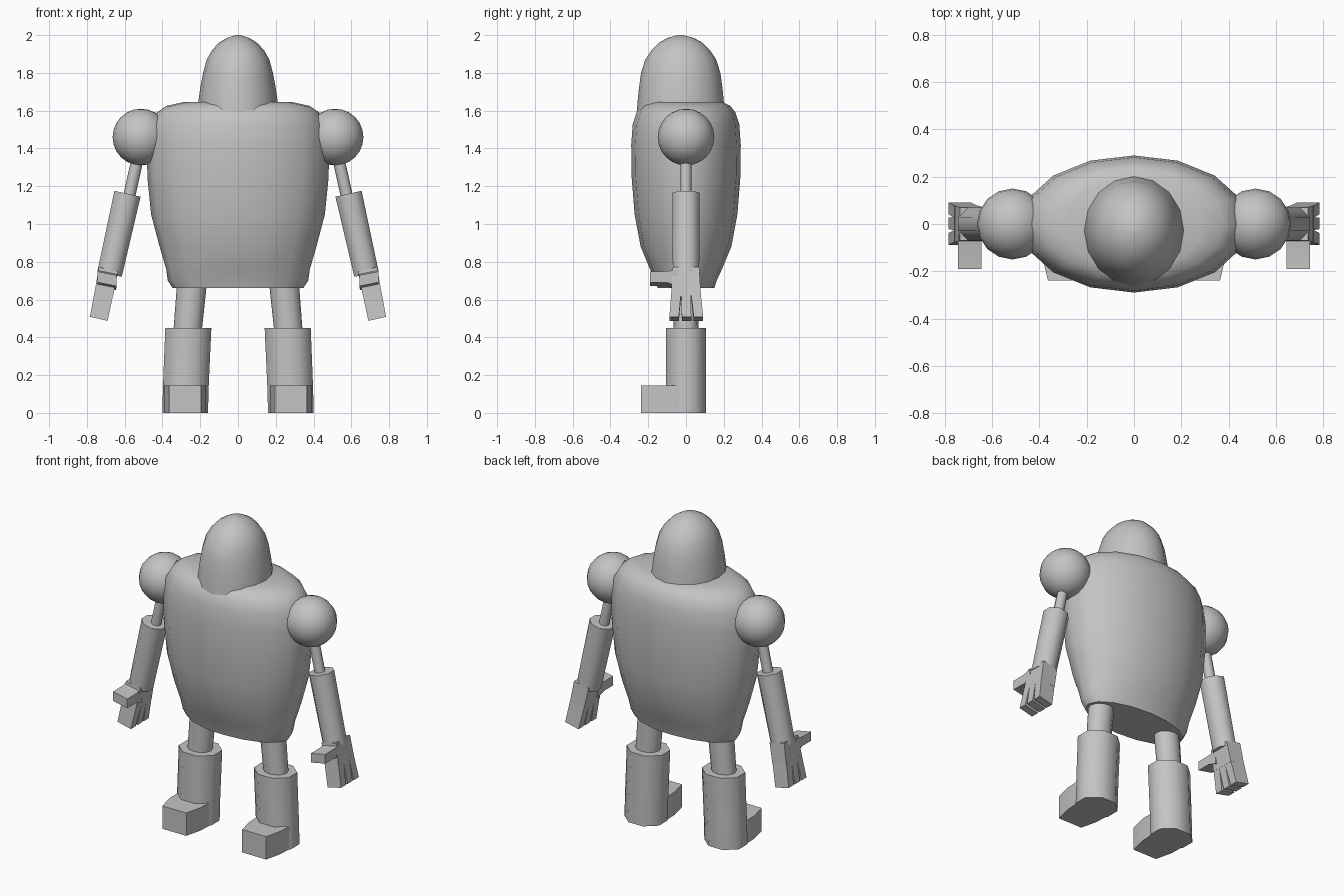
import bpy, bmesh, math
from mathutils import Vector, Matrix

if "Cube" in bpy.data.objects:
    bpy.data.objects.remove(bpy.data.objects["Cube"])

grey = bpy.data.materials.new("plain grey")
grey.diffuse_color = (0.55, 0.55, 0.55, 1)
grey.use_nodes = True
grey.node_tree.nodes["Principled BSDF"].inputs["Base Color"].default_value = grey.diffuse_color


def finish(name, bm, mirror=False, angle=50):
    bmesh.ops.recalc_face_normals(bm, faces=bm.faces)
    me = bpy.data.meshes.new(name)
    bm.to_mesh(me)
    bm.free()
    me.materials.append(grey)
    ob = bpy.data.objects.new(name, me)
    bpy.context.collection.objects.link(ob)
    bpy.ops.object.select_all(action='DESELECT')
    ob.select_set(True)
    bpy.context.view_layer.objects.active = ob
    bpy.ops.object.shade_smooth_by_angle(angle=math.radians(angle))
    if mirror:
        ob.modifiers.new("mirror", 'MIRROR').use_mirror_merge = False
    return ob


def loft(name, rings, n, flat=False, mirror=False, angle=50):
    """rings: (centre, half-axis a, half-axis b); flat puts sides, not corners, on the axes"""
    bm = bmesh.new()
    loops = []
    k = 1 / math.cos(math.pi / n) if flat else 1
    for c, a, b in rings:
        loop = []
        for i in range(n):
            t = 2 * math.pi * (i + (0.5 if flat else 0)) / n
            p = Vector(c) + Vector(a) * math.cos(t) * k + Vector(b) * math.sin(t) * k
            loop.append(bm.verts.new(p))
        loops.append(loop)
    for lo, hi in zip(loops, loops[1:]):
        for i in range(n):
            j = (i + 1) % n
            bm.faces.new((lo[i], lo[j], hi[j], hi[i]))
    bm.faces.new(loops[0])
    bm.faces.new(loops[-1])
    return finish(name, bm, mirror, angle)


def flat_ring(x, y, z, rx, ry):
    return ((x, y, z), (rx, 0, 0), (0, ry, 0))


def arm_ring(x, z, rx, ry, y=0):
    # ring square to the tilted arm
    return ((x, y, z), (rx * 0.975, 0, rx * 0.222), (0, ry, 0))


# torso: broad oval barrel
torso = [(0.66, 0.345, 0.15), (0.70, 0.372, 0.162), (0.76, 0.38, 0.19), (0.88, 0.415, 0.24),
         (1.05, 0.46, 0.272), (1.25, 0.48, 0.288), (1.42, 0.482, 0.29), (1.53, 0.465, 0.282),
         (1.59, 0.43, 0.262), (1.625, 0.38, 0.235), (1.645, 0.29, 0.195)]
loft("torso", [flat_ring(0, 0, z, rx, ry) for z, rx, ry in torso], 16)

# head: tapering dome
head = [(1.57, 0.215, 0.235), (1.64, 0.211, 0.229), (1.72, 0.2, 0.221), (1.80, 0.185, 0.21),
        (1.87, 0.166, 0.188), (1.92, 0.138, 0.155), (1.96, 0.1, 0.115),
        (1.985, 0.06, 0.07), (2.0, 0.012, 0.014)]
loft("head", [flat_ring(0, -0.028, z, rx, ry) for z, rx, ry in head], 16)

# shoulder balls
bm = bmesh.new()
bmesh.ops.create_uvsphere(bm, u_segments=16, v_segments=12, radius=0.15,
                          matrix=Matrix.Translation((0.514, 0, 1.46)))
finish("shoulder", bm, True)

# arms
loft("upper_arm", [arm_ring(0.515, 1.42, 0.032, 0.03), arm_ring(0.58, 1.13, 0.032, 0.03)],
     8, mirror=True)
loft("forearm", [arm_ring(0.585, 1.16, 0.071, 0.071), arm_ring(0.68, 0.735, 0.066, 0.07)],
     8, flat=True, mirror=True)

# hands: palm, three fingers, thumb pointing forward
loft("palm", [arm_ring(0.686, 0.76, 0.052, 0.07), arm_ring(0.71, 0.63, 0.05, 0.078)],
     4, flat=True, mirror=True)
for y0, y1 in ((-0.051, -0.063), (0.0, 0.003), (0.051, 0.066)):
    loft("finger", [arm_ring(0.71, 0.635, 0.05, 0.026, y0), arm_ring(0.737, 0.498, 0.048, 0.025, y1)],
         4, flat=True, mirror=True)
loft("thumb", [((0.695, -0.04, 0.705), (0.05, 0, 0.01), (0, 0, 0.045)),
               ((0.694, -0.10, 0.71), (0.05, 0, 0.01), (0, 0, 0.03)),
               ((0.694, -0.19, 0.71), (0.05, 0, 0.01), (0, 0, 0.029))],
     4, flat=True, mirror=True)

# legs and boots
loft("thigh", [flat_ring(0.238, 0, 0.75, 0.08, 0.07), flat_ring(0.268, 0, 0.42, 0.075, 0.065)],
     12, mirror=True)
loft("boot", [flat_ring(0.28, 0, 0, 0.121, 0.105), flat_ring(0.276, 0, 0.145, 0.121, 0.105),
              flat_ring(0.263, 0, 0.45, 0.122, 0.105)], 8, flat=True, mirror=True)
loft("toe", [((0.28, 0, 0.0725), (0.115, 0, 0), (0, 0, 0.0725)),
             ((0.28, -0.13, 0.0725), (0.11, 0, 0), (0, 0, 0.0725)),
             ((0.28, -0.238, 0.0725), (0.084, 0, 0), (0, 0, 0.0725))],
     4, flat=True, mirror=True)
